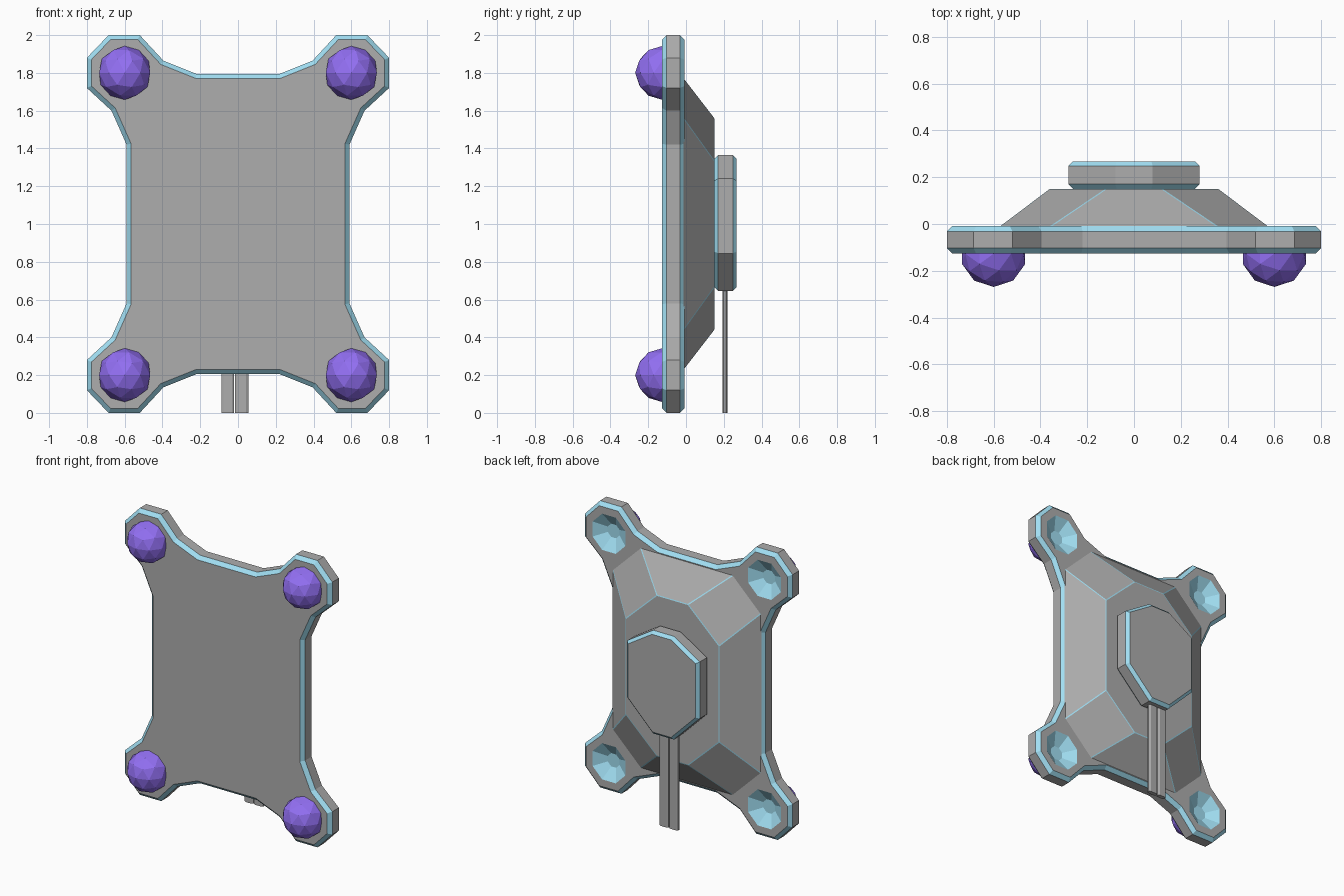
import bpy, bmesh, math
from mathutils import Matrix

if "Cube" in bpy.data.objects:
    bpy.data.objects.remove(bpy.data.objects["Cube"])


def material(name, rgb):
    m = bpy.data.materials.new(name)
    m.diffuse_color = (*rgb, 1)
    m.use_nodes = True
    m.node_tree.nodes["Principled BSDF"].inputs["Base Color"].default_value = m.diffuse_color
    return m


GREY = material("grey", (0.42, 0.42, 0.42))
BLUE = material("light_blue", (0.36, 0.74, 0.9))
PURPLE = material("purple", (0.29, 0.16, 0.9))


def finish(bm, name, mats):
    bmesh.ops.recalc_face_normals(bm, faces=bm.faces)
    me = bpy.data.meshes.new(name)
    bm.to_mesh(me)
    bm.free()
    for m in mats:
        me.materials.append(m)
    ob = bpy.data.objects.new(name, me)
    bpy.context.collection.objects.link(ob)
    return ob


def mirror4(q):
    """Quadrant profile, listed clockwise from top to side, mirrored to a closed loop about z = 1."""
    loop = q + [(x, -z) for x, z in reversed(q)]
    loop += [(-x, -z) for x, z in q] + [(-x, z) for x, z in reversed(q)]
    return [(x, z + 1) for x, z in loop]


def loft(name, front, y0, back, y1, bevel=0.0, pick=None):
    """Solid between two outlines in xz; picked edges get a blue chamfer."""
    bm = bmesh.new()
    a = [bm.verts.new((x, y0, z)) for x, z in front]
    b = [bm.verts.new((x, y1, z)) for x, z in back]
    n = len(a)
    bm.faces.new(a)
    bm.faces.new(b[::-1])
    for i in range(n):
        j = (i + 1) % n
        bm.faces.new((a[i], b[i], b[j], a[j]))
    bmesh.ops.recalc_face_normals(bm, faces=bm.faces)
    if bevel:
        edges = [e for e in bm.edges if pick(e.verts[0].co.y, e.verts[1].co.y)]
        bmesh.ops.bevel(bm, geom=edges, offset=bevel, offset_type='OFFSET',
                        segments=1, profile=0.5, affect='EDGES', material=1)
    return finish(bm, name, [GREY, BLUE])


def rim(p, q):
    return abs(p - q) < 1e-5


# Mounting plate with four rounded lobes
outline = mirror4([(0.22, 0.795), (0.395, 0.865), (0.52, 1.0), (0.685, 1.0),
                   (0.8, 0.88), (0.8, 0.72), (0.67, 0.6), (0.59, 0.42)])
plate = loft("plate", outline, -0.127, outline, -0.008, 0.024, rim)

# Faceted bowls cut into the back of each lobe
corners = [(sx * 0.6, 1 + sz * 0.8) for sx in (-1, 1) for sz in (-1, 1)]
bm = bmesh.new()
for x, z in corners:
    place = (Matrix.Translation((x, -0.03, z)) @ Matrix.Rotation(-math.pi / 2, 4, 'X')
             @ Matrix.Rotation(math.pi / 8, 4, 'Z'))
    bmesh.ops.create_cone(bm, cap_ends=True, segments=8, radius1=0.05,
                          radius2=0.15, depth=0.06, matrix=place)
for f in bm.faces:
    f.material_index = 1
cutter = finish(bm, "bowl_cutter", [GREY, BLUE])
cutter.hide_render = True
cutter.hide_viewport = True
cut = plate.modifiers.new("bowls", 'BOOLEAN')
cut.operation = 'DIFFERENCE'
cut.object = cutter
cut.solver = 'EXACT'

# Raised tapered housing on the back
base = mirror4([(0.36, 0.77), (0.575, 0.56)])
top = mirror4([(0.12, 0.56), (0.36, 0.335)])
loft("housing", base, -0.012, top, 0.15, 0.004, lambda p, q: max(p, q) > 0.1)

# Eight-sided connector block
block = [(0.08, 1.365), (0.28, 1.24), (0.28, 0.845), (0.08, 0.645)]
block += [(-x, z) for x, z in reversed(block)]
loft("connector_block", block, 0.15, block, 0.268, 0.02, rim)

# Flat twin cable hanging to the ground
for i, (x0, x1) in enumerate([(-0.088, -0.02), (-0.015, 0.055)]):
    bm = bmesh.new()
    section = [(x0, 0.199), (x0 + 0.012, 0.192), (x1 - 0.012, 0.192),
               (x1, 0.199), (x1, 0.213), (x1 - 0.012, 0.22),
               (x0 + 0.012, 0.22), (x0, 0.213)]
    f = bm.faces.new([bm.verts.new((x, y, 0)) for x, y in section])
    ext = bmesh.ops.extrude_face_region(bm, geom=[f], use_keep_orig=True)
    for v in ext["geom"]:
        if isinstance(v, bmesh.types.BMVert):
            v.co.z = 0.72
    finish(bm, f"cable_{i + 1}", [GREY])

# Low-poly balls on the front of each lobe, halved at the plate
for i, (x, z) in enumerate(corners):
    bm = bmesh.new()
    bmesh.ops.create_icosphere(bm, subdivisions=2, radius=0.142,
                               matrix=Matrix.Translation((x, -0.127, z)))
    cutres = bmesh.ops.bisect_plane(bm, geom=bm.verts[:] + bm.edges[:] + bm.faces[:],
                                    plane_co=(0, -0.12, 0), plane_no=(0, 1, 0),
                                    clear_outer=True)
    bmesh.ops.holes_fill(bm, edges=[e for e in bm.edges if e.is_boundary])
    finish(bm, f"ball_{i + 1}", [PURPLE])
